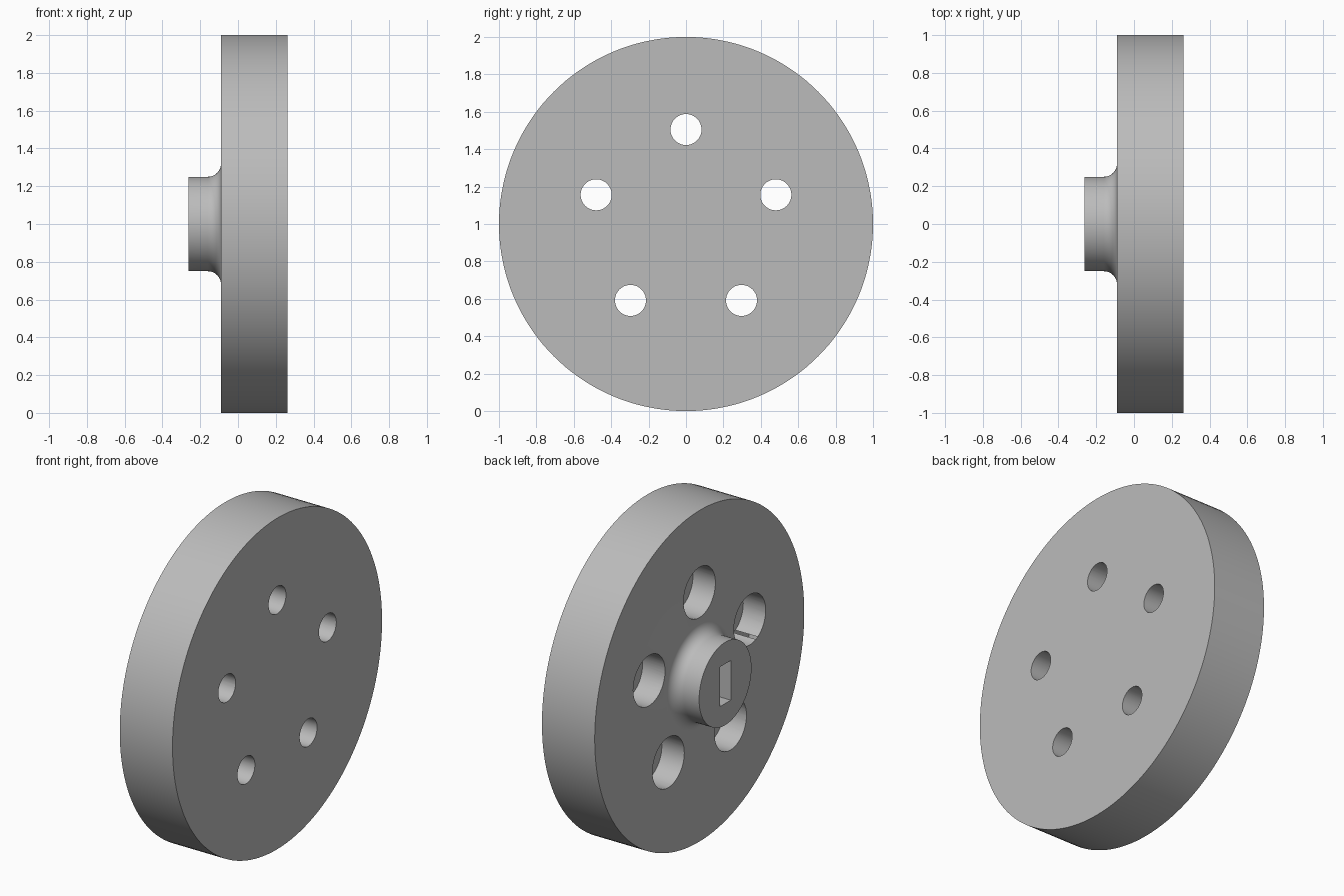
import bpy, bmesh, math
from mathutils import Matrix, Vector

if "Cube" in bpy.data.objects:
    bpy.data.objects.remove(bpy.data.objects["Cube"])

# Dimensions along and around the x axis
BACK, FACE, HUB_END = 0.2625, -0.09, -0.2625
RIM_R, HUB_R, FILLET = 1.0, 0.25, 0.07
HOLE_CIRCLE, HOLE_R, BORE_R, BORE_DEPTH = 0.505, 0.083, 0.152, 0.15
SLOT_SIZE = (0.18, 0.105, 0.24)
CENTRE = Vector((0, 0, 1))

grey = bpy.data.materials.new("plain grey")
grey.use_nodes = True
colour = (0.5, 0.5, 0.5, 1)
grey.diffuse_color = colour
grey.node_tree.nodes["Principled BSDF"].inputs["Base Color"].default_value = colour


def make_object(name, bm):
    bmesh.ops.recalc_face_normals(bm, faces=bm.faces)
    mesh = bpy.data.meshes.new(name)
    bm.to_mesh(mesh)
    bm.free()
    mesh.materials.append(grey)
    obj = bpy.data.objects.new(name, mesh)
    bpy.context.collection.objects.link(obj)
    return obj


def lathe(name, profile, steps):
    """Revolve (x, radius) points around the x axis through CENTRE."""
    bm = bmesh.new()
    verts = [bm.verts.new(CENTRE + Vector((x, 0, r))) for x, r in profile]
    edges = [bm.edges.new(pair) for pair in zip(verts, verts[1:])]
    bmesh.ops.spin(bm, geom=verts + edges, cent=CENTRE, axis=(1, 0, 0),
                   angle=math.tau, steps=steps)
    bmesh.ops.remove_doubles(bm, verts=bm.verts, dist=1e-5)
    return make_object(name, bm)


# Disc and hub in one turned profile, with a concave fillet between them
fillet = []
for i in range(13):
    a = math.pi / 2 * i / 12
    fillet.append((FACE - FILLET + FILLET * math.sin(a),
                   HUB_R + FILLET - FILLET * math.cos(a)))
profile = [(HUB_END, 0), (HUB_END, HUB_R), *fillet,
           (FACE, RIM_R), (BACK, RIM_R), (BACK, 0)]
wheel = lathe("wheel_disc_with_hub", profile, 144)

# Stepped cutters: wide counterbore on the hub side, narrow hole through
step = FACE + BORE_DEPTH
bore = [(FACE - 0.1, 0), (FACE - 0.1, BORE_R), (step, BORE_R),
        (step, HOLE_R), (BACK + 0.1, HOLE_R), (BACK + 0.1, 0)]
cutters = []
for i in range(5):
    a = math.tau * i / 5
    cutter = lathe(f"bolt_hole_cutter_{i + 1}", bore, 48)
    cutter.data.transform(Matrix.Translation(
        (0, HOLE_CIRCLE * math.sin(a), HOLE_CIRCLE * math.cos(a))))
    cutters.append(cutter)

# Blind rectangular slot in the hub end
bm = bmesh.new()
bmesh.ops.create_cube(bm, size=1)
bmesh.ops.scale(bm, vec=(2 * SLOT_SIZE[0], *SLOT_SIZE[1:]), verts=bm.verts)
bmesh.ops.translate(bm, vec=CENTRE + Vector((HUB_END, 0, 0)), verts=bm.verts)
cutters.append(make_object("slot_cutter", bm))

# Cut everything, then remove the cutters
bpy.ops.object.select_all(action="DESELECT")
bpy.context.view_layer.objects.active = wheel
wheel.select_set(True)
for cutter in cutters:
    cutter.hide_render = True
    cut = wheel.modifiers.new("cut", "BOOLEAN")
    cut.operation = "DIFFERENCE"
    cut.solver = "EXACT"
    cut.object = cutter
    bpy.ops.object.modifier_apply(modifier=cut.name)
    bpy.data.objects.remove(cutter)

bpy.ops.object.shade_smooth_by_angle(angle=math.radians(30))
